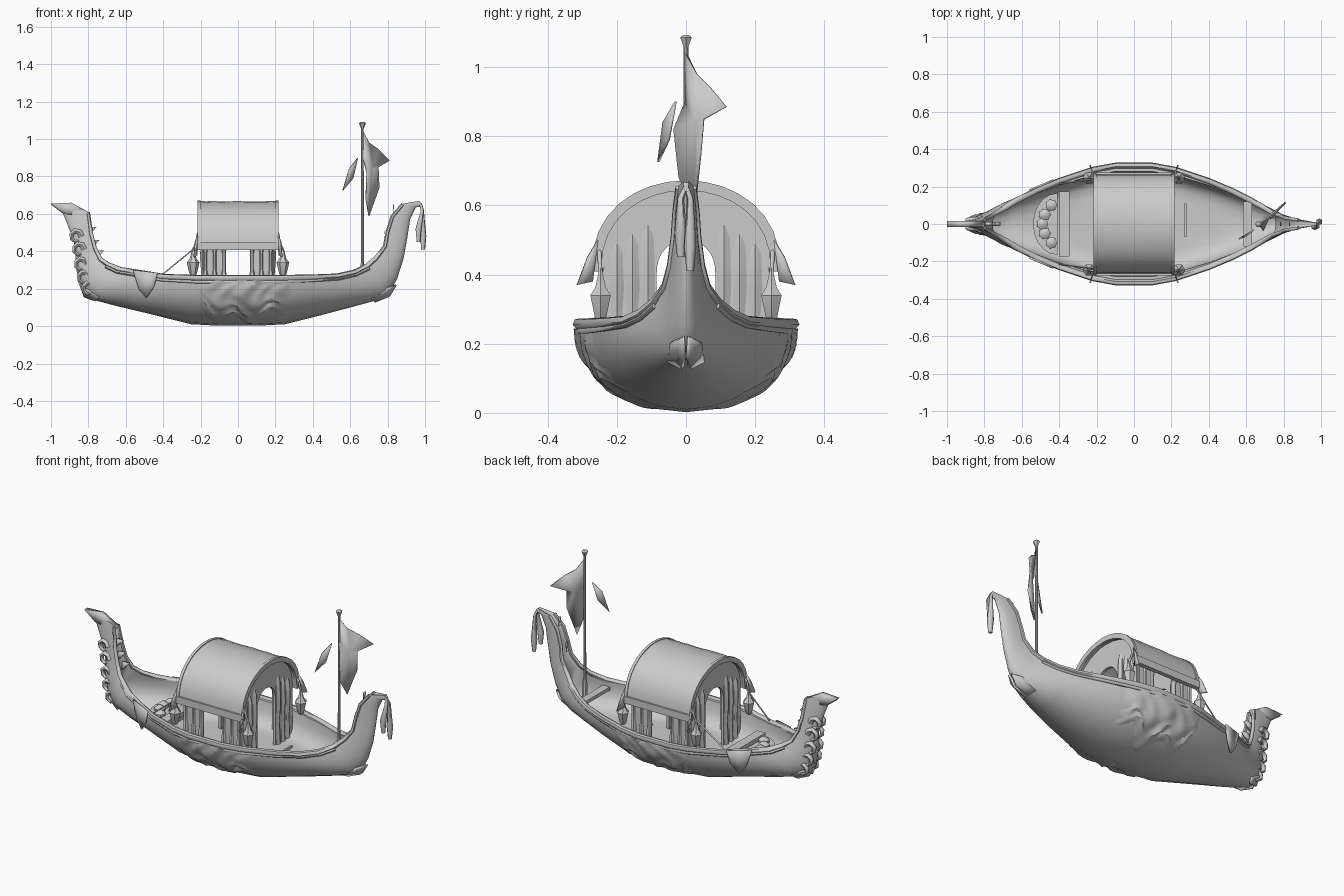
import bpy, math, random
from mathutils import Vector

random.seed(4)
if "Cube" in bpy.data.objects:
    bpy.data.objects.remove(bpy.data.objects["Cube"])

grey = bpy.data.materials.new("plain grey")
grey.use_nodes = True
colour = (0.6, 0.6, 0.6, 1)
grey.diffuse_color = colour
grey.node_tree.nodes["Principled BSDF"].inputs["Base Color"].default_value = colour


def finish(ob, angle=40):
    ob.data.materials.clear()
    ob.data.materials.append(grey)
    bpy.ops.object.select_all(action='DESELECT')
    bpy.context.view_layer.objects.active = ob
    ob.select_set(True)
    if ob.type == 'CURVE':
        bpy.ops.object.convert(target='MESH')
        ob = bpy.context.object
    bpy.ops.object.shade_smooth_by_angle(angle=math.radians(angle))
    return ob


def mesh(name, verts, faces, angle=40):
    me = bpy.data.meshes.new(name)
    me.from_pydata(verts, [], faces)
    me.validate()
    ob = bpy.data.objects.new(name, me)
    bpy.context.collection.objects.link(ob)
    return finish(ob, angle)


def loft(name, rings, angle=40):
    n = len(rings[0])
    verts = [v for r in rings for v in r]
    faces = [(i*n + j, i*n + (j+1) % n, (i+1)*n + (j+1) % n, (i+1)*n + j)
             for i in range(len(rings) - 1) for j in range(n)]
    faces += [tuple(reversed(range(n))), tuple(range(len(verts) - n, len(verts)))]
    return mesh(name, verts, faces, angle)


def tube(name, pts, radius, taper=None):
    cu = bpy.data.curves.new(name, 'CURVE')
    cu.dimensions = '3D'
    cu.bevel_depth, cu.bevel_resolution, cu.use_fill_caps = radius, 1, True
    sp = cu.splines.new('POLY')
    sp.points.add(len(pts) - 1)
    for i, p in enumerate(pts):
        sp.points[i].co = (*p, 1)
        sp.points[i].radius = taper[i] if taper else 1
    ob = bpy.data.objects.new(name, cu)
    bpy.context.collection.objects.link(ob)
    return finish(ob, 60)


def box(name, a, b):
    rings = [[(x, a[1], a[2]), (x, b[1], a[2]), (x, b[1], b[2]), (x, a[1], b[2])]
             for x in (a[0], b[0])]
    return loft(name, rings, 20)


def plate(name, pts, thick=0.008):
    # fan around the centre so that bent cloth keeps its folds
    centre = sum((Vector(p) for p in pts), Vector()) / len(pts)
    n = len(pts)
    ob = mesh(name, [centre] + pts, [(0, i + 1, (i + 1) % n + 1) for i in range(n)])
    mod = ob.modifiers.new("thickness", 'SOLIDIFY')
    mod.thickness, mod.offset = thick, 0
    return ob


def lathe(name, x, y, profile, sides=8):
    return loft(name, [[(x + r*math.cos(k*math.tau/sides), y + r*math.sin(k*math.tau/sides), z)
                        for k in range(sides)] for r, z in profile])


# Hull: keel x, keel z, gunwale x, gunwale z, half width
stations = [
    (-1, .65, -.9, .655, .006), (-.935, .6, -.8, .61, .02), (-.895, .5, -.785, .5, .033),
    (-.87, .42, -.765, .42, .042), (-.87, .33, -.735, .36, .06), (-.845, .21, -.69, .33, .085),
    (-.79, .145, -.63, .305, .125), (-.66, .11, -.52, .288, .18), (-.45, .06, -.4, .268, .23),
    (-.25, .01, -.22, .262, .29), (-.1, .002, -.1, .262, .312), (.1, .002, .1, .262, .312),
    (.25, .01, .22, .262, .29), (.45, .06, .4, .265, .23), (.62, .105, .53, .27, .175),
    (.73, .135, .62, .29, .13), (.8, .165, .69, .325, .09), (.85, .25, .74, .37, .06),
    (.885, .36, .785, .43, .045), (.905, .47, .8, .51, .035), (.92, .57, .825, .59, .03),
    (.95, .635, .88, .655, .022), (.99, .64, .97, .67, .008)]
FLOOR = 0.13


def section(kx, kz, gx, gz, w):
    depth = 0.92 if w > 0.08 else 0.15
    ring = []
    for shell in (1, 0):
        for i in range(-6, 7):
            a = i / 6 * math.pi / 2 * (1 if shell else -1)
            c = math.cos(a) * (1 if shell else depth)
            y = w * math.sin(a) * (1 if shell else 0.9)
            z = gz + (kz - gz) * c
            ring.append((gx + (kx - gx) * c, y, z if shell else max(z, FLOOR)))
    return ring


loft("hull", [section(*s) for s in stations], 50)

# Gunwale rails and raised trim running up both end posts
for side, word in ((1, "left"), (-1, "right")):
    run = stations[1:-1]
    tube(word + "_gunwale", [(s[2], side * s[4], s[3] - .004) for s in run], .016,
         [min(1, .5 + s[4] * 4) for s in run])
    tube(word + "_lower_moulding",
         [(s[2] + (s[0] - s[2]) * .1, side * s[4], s[3] + (s[1] - s[3]) * .1)
          for s in run[4:-5]], .009)


# Carved leaf panel on each side of the hull, sinking into it at the edges
def hull_point(x, t, out, side):
    w, k = .317 - .5 * x * x + out, max(0, abs(x) - .2) * .18
    return (x, side * w * math.sin(t), .262 - (.262 - k + out) * math.cos(t))


for side, word in ((1, "left"), (-1, "right")):
    nx, nt = 32, 14
    verts = []
    for i in range(nx + 1):
        u = i / nx
        x = -.22 + .5 * u
        low = math.radians(48 + 12 * math.cos(u * 16) - 26 * math.sin(math.pi * u))
        for j in range(nt + 1):
            v = j / nt
            t = math.radians(86) + (low - math.radians(86)) * v
            edge = min(1, 5 * min(u, 1 - u, 1 - v))
            fold = .006 + .008 * math.sin(u * 22 + 4 * math.sin(v * 5)) * math.cos(v * 8 + u * 9)
            verts.append(hull_point(x, t, -.006 + (fold + .006) * edge, side))
    faces = [(a, a + 1, a + nt + 2, a + nt + 1)[::side]
             for i in range(nx) for j in range(nt) for a in [i * (nt + 1) + j]]
    mesh(word + "_carved_panel", verts, faces, 30)


# Cabin
def arch(ry, z0, z1, foot=None, n=16):
    pts = []
    for i in range(n + 1):
        a = math.pi * i / n
        pts.append((ry * math.cos(a), z0 + (z1 - z0) * max(0, math.sin(a)) ** .85))
    return pts if foot is None else [(ry, foot)] + pts + [(-ry, foot)]


def arch_shell(name, x0, x1, outer, inner, cuts=1, rough=0):
    rings = []
    for i in range(cuts + 1):
        x = x0 + (x1 - x0) * i / cuts
        rings.append([(x, y, z + random.uniform(-rough, rough))
                      for y, z in outer + inner[::-1]])
    return loft(name, rings, 35)


arch_shell("cabin_roof", -.21, .21, arch(.267, .42, .667), arch(.25, .42, .647), 10, .002)
for x in (-.208, .208):
    s = "front" if x > 0 else "rear"
    arch_shell(s + "_roof_rim", x - .008, x + .008, arch(.273, .41, .672), arch(.245, .41, .643))
    w = x * .86
    arch_shell(s + "_cabin_wall", w - .008, w + .008, arch(.245, .415, .645, FLOOR),
               arch(.085, .4, .5, FLOOR))
    # gathered curtains beside the doorway
    for side in (1, -1):
        for k in range(3):
            y = side * (.11 + k * .045)
            lathe(f"{s}_curtain_{side}_{k}", w, y,
                  [(.022, FLOOR), (.016, .26), (.024, .36), (.02, .5 - k * .02),
                   (.004, .56 - k * .03)], 6)
for side, word in ((1, "left"), (-1, "right")):
    lo, hi = sorted((side * .25, side * .275))
    box(word + "_eave", (-.215, lo, .408), (.215, hi, .45))
    for x in (-.125, .125):
        lo, hi = sorted((side * .225, side * .24))
        box(word + "_side_panel", (x - .06, lo, FLOOR), (x + .06, hi, .42))
        for dx in (-.05, 0, .05):
            lathe(word + "_side_post", x + dx, side * .24,
                  [(.014, .24), (.014, .28), (.009, .3), (.009, .39), (.015, .42)], 6)
    # corner lanterns with brackets and pennants
    for x in (-.24, .24):
        e = math.copysign(1, x)
        lathe(word + "_lantern", x, side * .247,
              [(.012, .268), (.02, .28), (.034, .34), (.018, .362), (.012, .385), (.003, .42)], 6)
        tube(word + "_lantern_bracket",
             [(e * .21, side * .25, .47), (e * .225, side * .25, .455), (x, side * .247, .4)], .006)
        plate(word + "_pennant", [(e * .215, side * .255, .5), (e * .225, side * .285, .45),
                                  (e * .235, side * .315, .37), (e * .22, side * .27, .38)])
    tube(word + "_stay_rope", [(-.215, side * .24, .43), (-.4, side * .215, .28)], .004)
    # cloth draped over the gunwale
    plate(word + "_drape", [(-.56, side * .18, .3), (-.43, side * .235, .285),
                            (-.45, side * .225, .21), (-.49, side * .2, .15),
                            (-.53, side * .19, .2)], .01)

# Benches, rear seat and its cushions
box("rear_bench", (-.40, -.175, .2), (-.345, .175, .225))
box("front_bench", (.585, -.12, .235), (.63, .12, .255))
arc = [(-.41 - .13 * math.sin(math.pi * i / 10), .165 * math.cos(math.pi * i / 10))
       for i in range(11)]
loft("rear_seat", [[(x, y, z) for x, y in arc] for z in (FLOOR, .21)], 30)
for k in range(-2, 3):
    lathe("seat_cushion", -.49 + .012 * k * k, .05 * k, [(.03, .2), (.032, .225), (.012, .24)], 7)
box("deck_batten", (.27, -.07, FLOOR), (.28, .11, FLOOR + .012))

# Mast, finial and flags
lathe("mast", .665, 0, [(.016, FLOOR), (.014, .3), (.008, .34), (.007, 1.07)])
lathe("mast_finial", .665, 0, [(.007, 1.055), (.019, 1.085), (.01, 1.092)], 6)
plate("flag", [(.668, 0, 1.04), (.7, .03, .98), (.75, .065, .945), (.81, .115, .885),
               (.75, .05, .85), (.755, .04, .74), (.7, .025, .59), (.685, -.02, .68),
               (.69, -.035, .82), (.668, 0, .9)])
plate("streamer", [(.64, -.03, .9), (.595, -.065, .84), (.56, -.08, .725), (.615, -.05, .79)])

# Carved spikes on both end posts
spikes = ((-.8, .59, .01, .02), (-.78, .51, .025, .02), (-.765, .44, .025, .02),
          (-.74, .385, .025, .02), (.8, .49, -.012, .025), (.85, .63, -.02, .02))
for x, z, dx, dz in spikes:
    plate("post_spike", [(x - .02, 0, z - .03), (x + dx, 0, z + dz), (x - .015, 0, z + .02)], .02)
plate("stern_crest", [(-1, 0, .655), (-.89, 0, .66), (-.8, 0, .61), (-.85, 0, .59),
                      (-.93, 0, .6)], .03)

# Leaf scrolls wrapped close to the stern post, and leaves at both post feet
for side in (1, -1):
    for k, (kx, kz) in enumerate(((-.8, .2), (-.825, .26), (-.84, .33), (-.85, .41), (-.865, .48))):
        pts = [(kx + .028 * math.cos(a * .9), side * (.045 - k * .006),
                kz + .03 * math.sin(a * .9)) for a in range(7)]
        tube("stern_scroll", pts, .016, [1.2 - a / 8 for a in range(7)])
    plate("stern_leaf", [(-.85, side * .01, .24), (-.82, side * .05, .2), (-.74, side * .07, .16),
                         (-.76, side * .04, .135), (-.82, side * .01, .155)], .012)
    plate("bow_leaf", [(.845, side * .008, .22), (.8, side * .045, .2), (.71, side * .05, .15),
                       (.73, side * .01, .13), (.81, side * .005, .16)], .012)

# Bow tassels
for x, y, z in ((.99, .012, .41), (.965, -.015, .45)):
    tube("bow_tassel", [(.975, 0, .655), (.985, y, .62), (x, y, z + .07), (x, y, z)],
         .018, [.4, .5, 1, .6])
